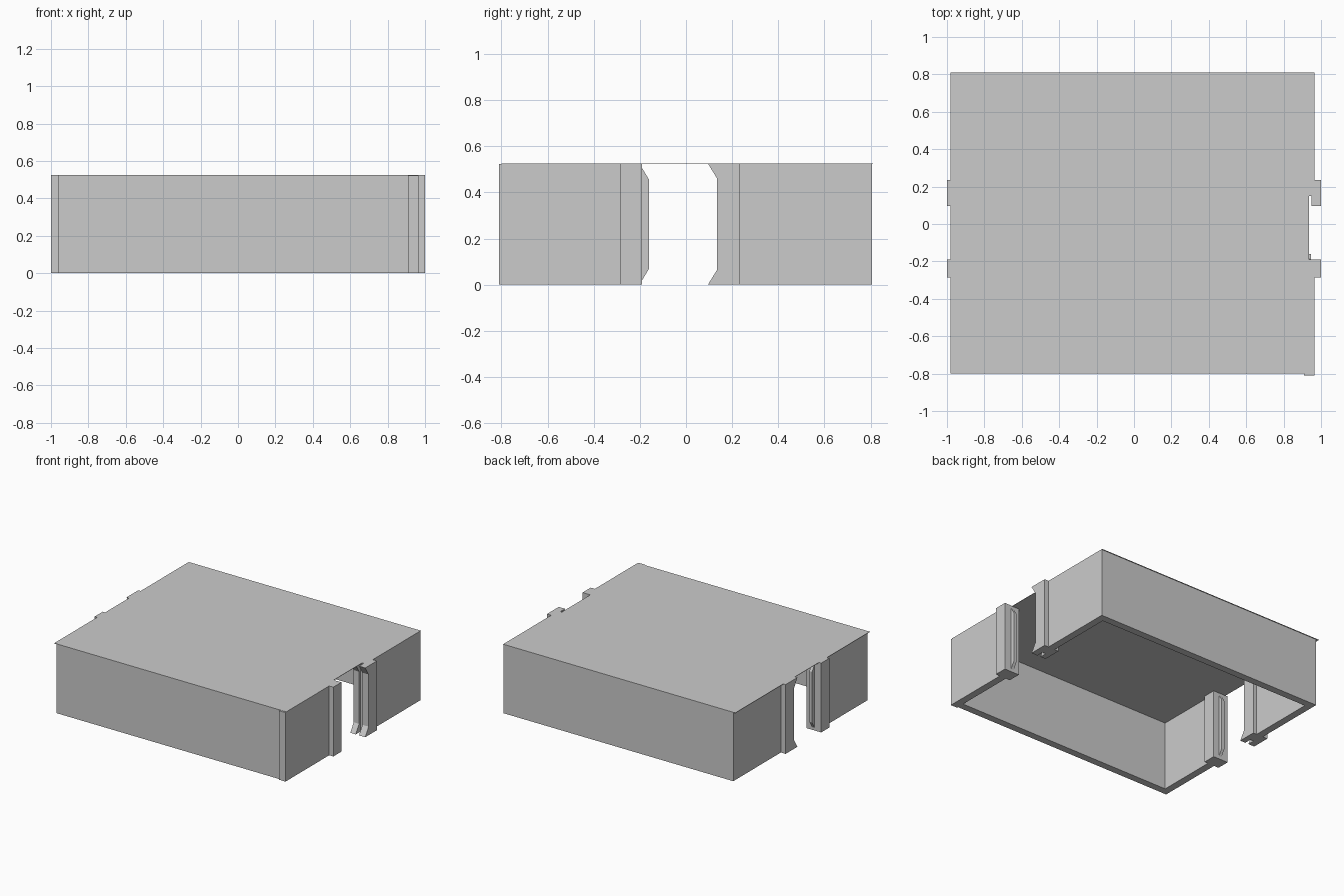
import bpy, bmesh

if "Cube" in bpy.data.objects:
    bpy.data.objects.remove(bpy.data.objects["Cube"])

H = 0.525   # overall height


def prism(name, pts, axis, a, b):
    """Extrude a 2D profile along axis: 'z' uses (x, y), 'x' uses (y, z)."""
    def place(p, t):
        return (p[0], p[1], t) if axis == 'z' else (t, p[0], p[1])
    bm = bmesh.new()
    lo = [bm.verts.new(place(p, a)) for p in pts]
    hi = [bm.verts.new(place(p, b)) for p in pts]
    n = len(pts)
    bm.faces.new(lo)
    bm.faces.new(hi)
    for i in range(n):
        bm.faces.new((lo[i], lo[(i + 1) % n], hi[(i + 1) % n], hi[i]))
    bmesh.ops.recalc_face_normals(bm, faces=bm.faces[:])
    me = bpy.data.meshes.new(name)
    bm.to_mesh(me)
    bm.free()
    ob = bpy.data.objects.new(name, me)
    bpy.context.collection.objects.link(ob)
    return ob


def block(name, x0, x1, y0, y1, top=H - 0.002):
    return prism(name, [(x0, y0), (x1, y0), (x1, y1), (x0, y1)], 'z', 0, top)


# Long front and back walls
block("front_wall", -0.96, 0.91, -0.80, -0.745)
block("back_wall", -0.96, 0.91, 0.75, 0.805)

# End walls, split by the doorways
for side, x0, x1, yf in (("right", 0.91, 0.965, -0.81), ("left", -0.96, -0.905, -0.80)):
    block(side + "_wall_front", x0, x1, yf, -0.28)
    block(side + "_wall_back", x0, x1, 0.22, 0.805)

# Door jambs: a tongued post and a flared, grooved post at each end
tongue = [(-0.19, 0.02), (-0.16, 0.07), (-0.16, 0.455), (-0.19, 0.505)]
lip = [(0.15, 0), (0.095, 0), (0.135, 0.065), (0.135, H - 0.065), (0.095, H), (0.15, H)]
for side, s in (("right", 1), ("left", -1)):
    x0, x1 = sorted((0.875 * s, 1.0 * s))
    block(side + "_tongue_post", x0, x1, -0.287, -0.19, H)
    prism(side + "_tongue", tongue, 'x', 0.922 * s, 0.945 * s)
    block(side + "_groove_post", x0, x1, 0.15, 0.235, H)
    prism(side + "_outer_lip", lip, 'x', 0.948 * s, 1.0 * s)
    prism(side + "_inner_lip", lip, 'x', 0.875 * s, 0.92 * s)

# Thin roof sheet, notched above the right doorway
roof = [(-0.98, -0.80), (0.965, -0.80), (0.965, -0.28), (0.935, -0.28),
        (0.935, 0.20), (0.965, 0.20), (0.965, 0.81), (-0.98, 0.81)]
prism("roof", roof, 'z', H - 0.003, H)
